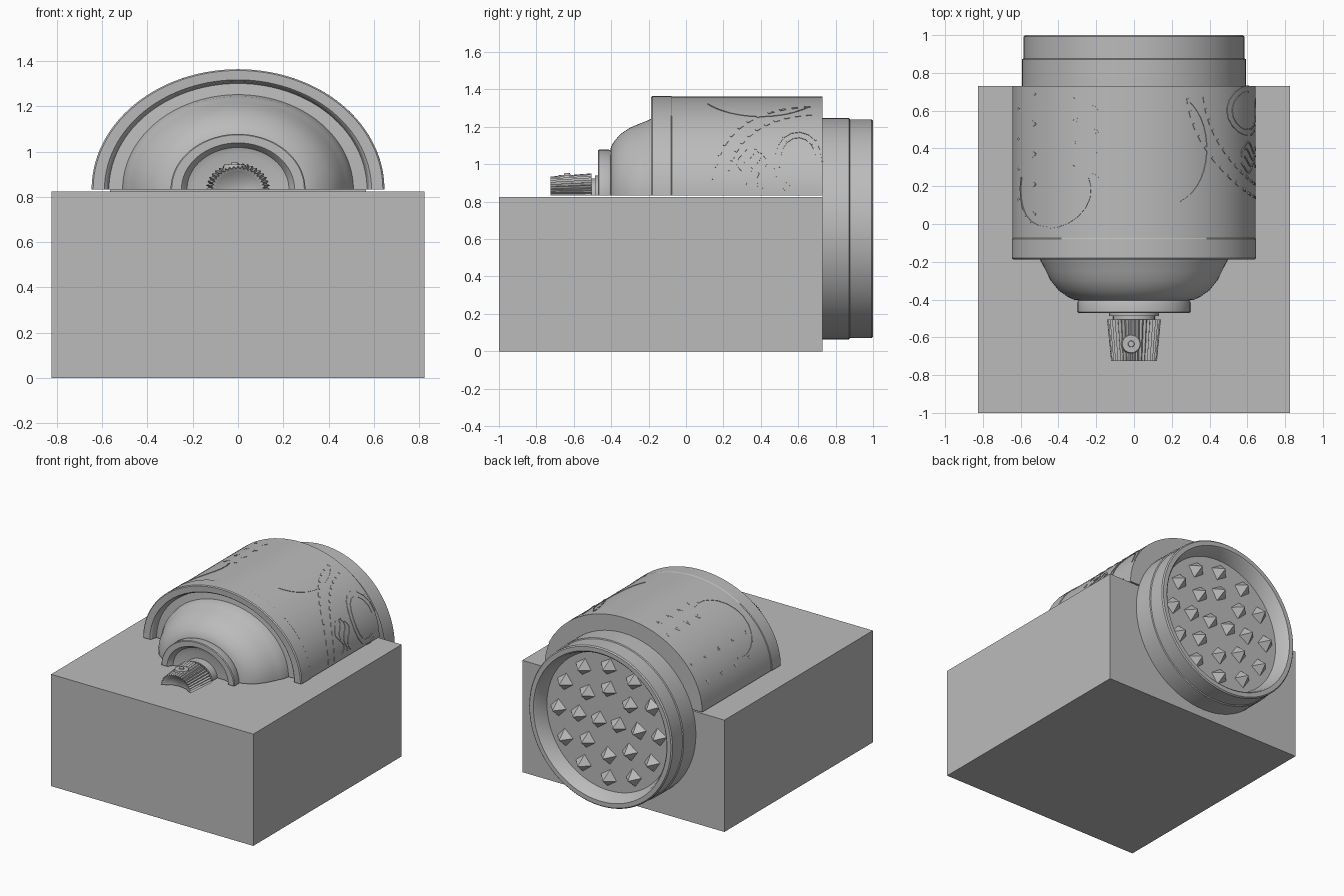
import bpy, bmesh, math, random
from mathutils import Vector, Matrix

if "Cube" in bpy.data.objects:
    bpy.data.objects.remove(bpy.data.objects["Cube"])

random.seed(4)
grey = bpy.data.materials.new("plain grey")
grey.diffuse_color = (0.5, 0.5, 0.5, 1)
grey.use_nodes = True
grey.node_tree.nodes["Principled BSDF"].inputs["Base Color"].default_value = grey.diffuse_color

AXIS, SQUASH = 0.834, 0.82      # half can: axis height and vertical flattening


def finish(bm, name, smooth=True):
    bmesh.ops.recalc_face_normals(bm, faces=bm.faces[:])
    mesh = bpy.data.meshes.new(name)
    bm.to_mesh(mesh)
    bm.free()
    ob = bpy.data.objects.new(name, mesh)
    bpy.context.collection.objects.link(ob)
    mesh.materials.append(grey)
    if smooth:
        bpy.ops.object.select_all(action='DESELECT')
        ob.select_set(True)
        bpy.context.view_layer.objects.active = ob
        bpy.ops.object.shade_smooth_by_angle(angle=math.radians(30))
    return ob


def lathe(name, profile, segs, zc, half=False, rib=0.0):
    """Turn (radius, y) points about the y axis; a half turn is flattened and closed below."""
    bm = bmesh.new()
    sweep, squash = (math.pi, SQUASH) if half else (2 * math.pi, 1)
    rings = []
    for r, y in profile:
        if r == 0:
            rings.append([bm.verts.new((0, y, zc))])
            continue
        ring = []
        for i in range(segs + (1 if half else 0)):
            a = sweep * i / segs
            rr = r - (rib if i % 2 and r > 0.1 else 0)
            ring.append(bm.verts.new((rr * math.cos(a), y, zc + squash * rr * math.sin(a))))
        rings.append(ring)
    for a, b in zip(rings, rings[1:]):
        for i in range(segs):
            j = i + 1 if half else (i + 1) % segs
            if len(a) == 1:
                bm.faces.new((a[0], b[i], b[j]))
            elif len(b) == 1:
                bm.faces.new((a[i], b[0], a[j]))
            else:
                bm.faces.new((a[i], b[i], b[j], a[j]))
    if half:
        for s in (0, -1):
            bm.faces.new([ring[s if len(ring) > 1 else 0] for ring in rings])
    return finish(bm, name)


# Block
bm = bmesh.new()
bmesh.ops.create_cube(bm, size=1, matrix=Matrix.Translation((0, -0.135, 0.4125))
                      @ Matrix.Diagonal((1.65, 1.73, 0.825, 1)))
finish(bm, "block", False)

# Half can: neck ring, dome, grooved rim and wall
lathe("half_can", [
    (0, -0.43), (0.19, -0.425), (0.225, -0.435), (0.245, -0.465), (0.25, -0.47), (0.293, -0.47),
    (0.298, -0.465), (0.298, -0.415), (0.293, -0.405), (0.32, -0.40), (0.355, -0.382),
    (0.40, -0.35), (0.44, -0.30), (0.466, -0.25), (0.485, -0.21), (0.50, -0.185), (0.51, -0.14),
    (0.57, -0.135), (0.58, -0.175), (0.59, -0.185), (0.64, -0.187), (0.647, -0.18),
    (0.647, -0.08), (0.643, -0.075), (0.643, 0.73), (0, 0.73)], 56, AXIS, True)

# Nozzle: collar, stem and ribbed knob with a hollow end
lathe("collar", [(0, -0.487), (0.13, -0.487), (0.13, -0.42), (0, -0.42)], 32, AXIS, True)
lathe("stem", [(0, -0.51), (0.11, -0.51), (0.11, -0.48), (0, -0.48)], 32, AXIS, True)
lathe("knob", [(0, -0.68), (0.06, -0.69), (0.095, -0.715), (0.122, -0.725), (0.143, -0.505),
               (0, -0.505)], 40, AXIS, True, rib=0.012)

# Spray button on top of the knob
bm = bmesh.new()
for r, h, z in ((0.055, 0.03, 0.928), (0.018, 0.012, 0.946)):
    bmesh.ops.create_cone(bm, cap_ends=True, segments=24, radius1=r, radius2=r * 0.85, depth=h,
                          matrix=Matrix.Translation((-0.015, -0.635, z)))
finish(bm, "spray_button")

# Round stamp with a recessed face
FLOOR, SZ = 0.90, 0.655
lathe("stamp", [(0, 0.73), (0.592, 0.73), (0.592, 0.872), (0.585, 0.876), (0.585, 0.992),
                (0.577, 1.0), (0.545, 1.0), (0.535, 0.99), (0.505, FLOOR), (0, FLOOR)], 72, SZ)

# Spikes in two rings and a middle pair
spots = [(0.08, 0), (-0.08, 0)]
for count, radius in ((8, 0.245), (12, 0.41)):
    spots += [(radius * math.cos(2 * math.pi * i / count),
               radius * math.sin(2 * math.pi * i / count)) for i in range(count)]
bm = bmesh.new()
for x, z in spots:
    turn = Matrix.Rotation(random.uniform(-0.3, 0.3), 4, 'Y')
    aim = Matrix.Rotation(-math.pi / 2, 4, 'X')
    bmesh.ops.create_cone(bm, cap_ends=True, segments=4, radius1=0.066, radius2=0, depth=0.075,
                          matrix=Matrix.Translation((x, FLOOR + 0.035, SZ + z)) @ turn @ aim)
finish(bm, "spikes", False)


# Raised strokes drawn on the can wall as (y, angle in degrees) paths
def on_wall(y, deg, lift):
    a, r = math.radians(deg), 0.643 + lift
    return Vector((r * math.cos(a), y, AXIS + SQUASH * r * math.sin(a)))


def stroke(bm, path, width):
    for (y0, a0), (y1, a1) in zip(path, path[1:]):
        run = Vector((y1 - y0, math.radians(a1 - a0) * 0.6))
        if run.length < 1e-5:
            continue
        side = Vector((-run.y, run.x)).normalized() * width / 2
        da = math.degrees(side.y / 0.6)
        quad = [(y0 + side.x, a0 + da), (y1 + side.x, a1 + da),
                (y1 - side.x, a1 - da), (y0 - side.x, a0 - da)]
        low = [bm.verts.new(on_wall(y, a, -0.004)) for y, a in quad]
        top = [bm.verts.new(on_wall(y, a, 0.004)) for y, a in quad]
        bm.faces.new(top)
        for i in range(4):
            j = (i + 1) % 4
            bm.faces.new((low[i], low[j], top[j], top[i]))


def arc(cy, ca, ry, ra, start, end, n=14):
    return [(cy + ry * math.cos(math.radians(start + (end - start) * i / n)),
             ca + ra * math.sin(math.radians(start + (end - start) * i / n)))
            for i in range(n + 1)]


bm = bmesh.new()
for ry, ra in ((0.58, 62), (0.51, 53)):                   # dashed border on the right side
    track = arc(0.72, 2, ry, ra, 180, 92, 26)
    for i in range(0, 26, 2):
        stroke(bm, track[i:i + 2], 0.014)
for k in range(4):                                        # wavy strands inside it
    stroke(bm, [(0.30 + 0.035 * k + 0.03 * math.sin(t * 0.9 + k), 4 + 3 * t)
                for t in range(9)], 0.009)
for ry, ra in ((0.10, 16), (0.13, 20)):
    stroke(bm, arc(0.60, 20, ry, ra, 0, 300), 0.008)
stroke(bm, arc(0.18, 135, 0.2, 24, 70, 290), 0.009)       # loops and zigzags on the left side
stroke(bm, arc(0.40, 75, 0.3, 22, 200, 330), 0.006)
stroke(bm, [(0.05 + 0.08 * i, 150 + (12 if i % 2 else -6)) for i in range(9)], 0.010)
stroke(bm, [(0.25 + 0.06 * i, 112 + (9 if i % 2 else -5)) for i in range(8)], 0.007)
finish(bm, "raised_strokes", False)
